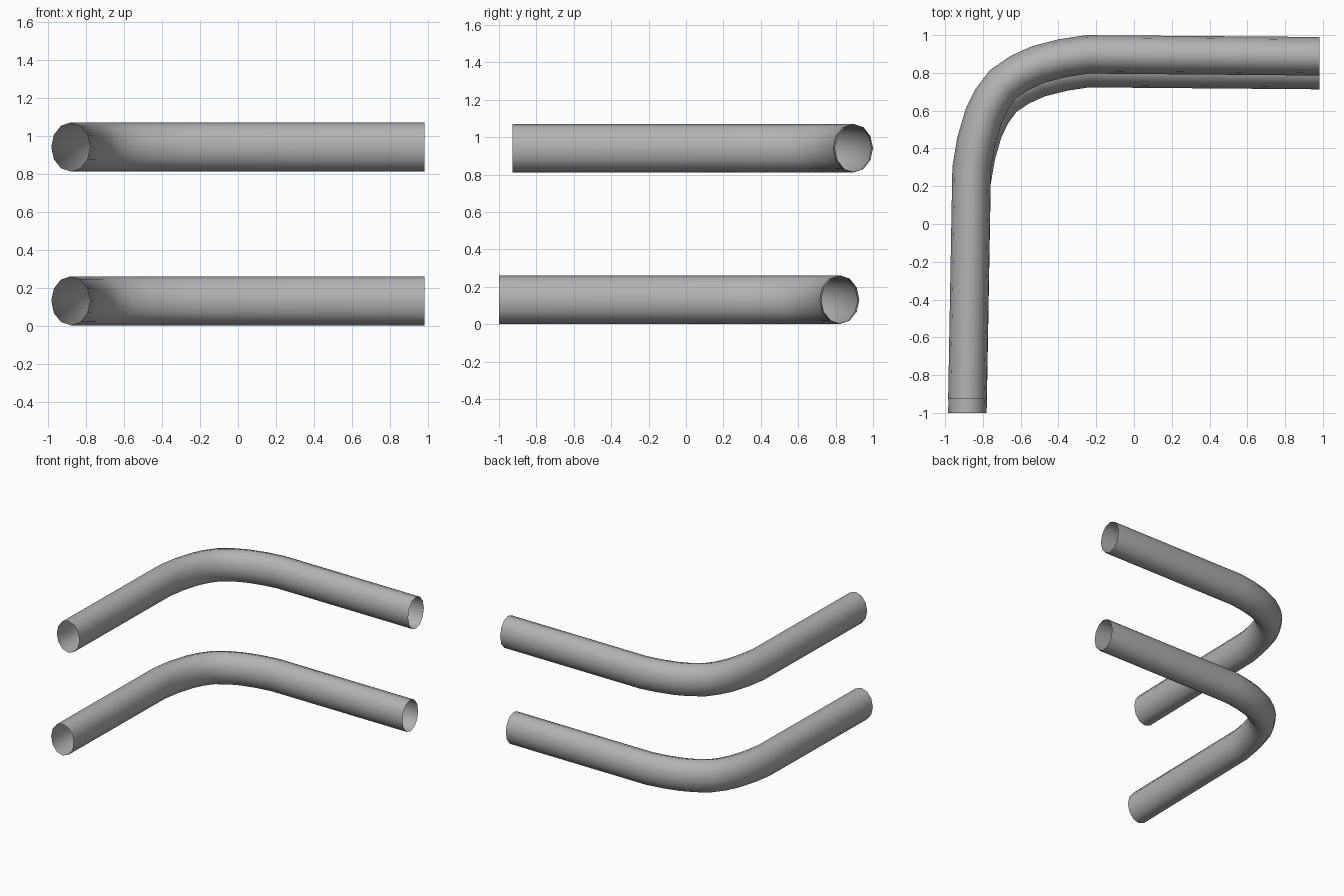
import bpy, bmesh, math
from mathutils import Vector

if "Cube" in bpy.data.objects:
    bpy.data.objects.remove(bpy.data.objects["Cube"])

SIDES = 12
HALF_W, HALF_H = 0.102, 0.129

# Centre line of the upper tube, seen from above
PATH = [Vector(p) for p in [(-0.882, -0.927), (-0.86, 0.295), (-0.836, 0.436),
                            (-0.796, 0.573), (-0.751, 0.663), (-0.693, 0.740),
                            (-0.604, 0.801), (-0.506, 0.845), (-0.378, 0.878),
                            (-0.246, 0.898), (0.982, 0.888)]]

# Darker grey finish
GREY = bpy.data.materials.new("dark_grey")
GREY.diffuse_color = (0.45, 0.45, 0.45, 1)
GREY.use_nodes = True
GREY.node_tree.nodes["Principled BSDF"].inputs["Base Color"].default_value = GREY.diffuse_color


def side_vector(i):
    # Ends are cut square to the axes, inner rings follow the bend
    if i == 0:
        return Vector((-1, 0))
    if i == len(PATH) - 1:
        return Vector((0, 1))
    t = (PATH[i] - PATH[i - 1]).normalized() + (PATH[i + 1] - PATH[i]).normalized()
    t.normalize()
    return Vector((-t.y, t.x))


def bent_tube(name, dy, z):
    bm = bmesh.new()
    rings = []
    for i, p in enumerate(PATH):
        n = side_vector(i)
        ring = []
        for k in range(SIDES):
            a = 2 * math.pi * k / SIDES
            q = p + n * (HALF_W * math.cos(a))
            ring.append(bm.verts.new((q.x, q.y + dy, z + HALF_H * math.sin(a))))
        rings.append(ring)
    # Open-ended skin between neighbouring rings
    for r0, r1 in zip(rings, rings[1:]):
        for k in range(SIDES):
            j = (k + 1) % SIDES
            bm.faces.new((r0[k], r0[j], r1[j], r1[k])).smooth = True
    bmesh.ops.recalc_face_normals(bm, faces=bm.faces[:])
    mesh = bpy.data.meshes.new(name)
    bm.to_mesh(mesh)
    bm.free()
    mesh.materials.append(GREY)
    obj = bpy.data.objects.new(name, mesh)
    bpy.context.collection.objects.link(obj)
    return obj


# Two matching rails, the lower one set slightly forward
bent_tube("upper_rail", 0.0, 0.941)
bent_tube("lower_rail", -0.073, 0.131)
